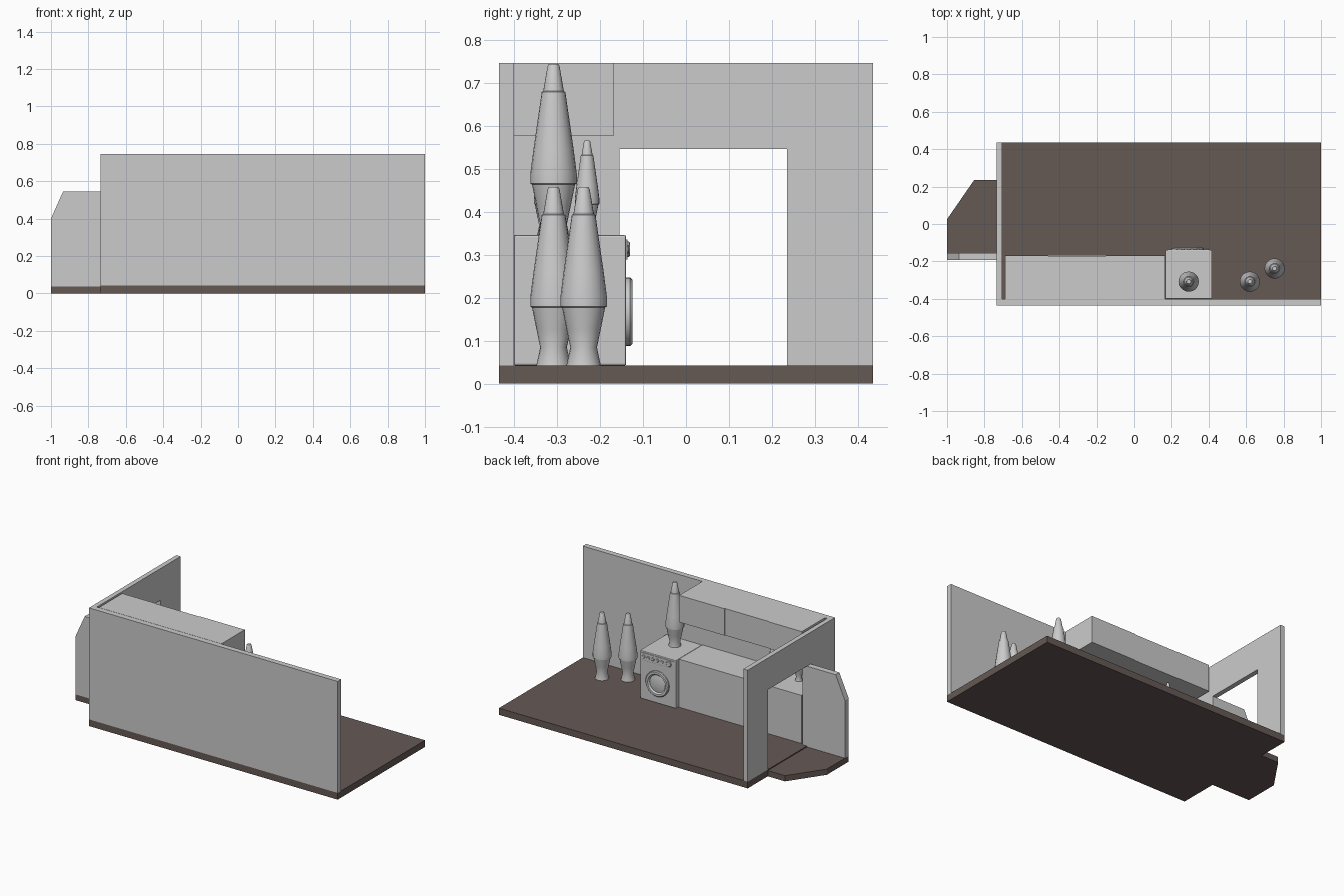
import bpy, bmesh, math
from mathutils import Matrix

if "Cube" in bpy.data.objects:
    bpy.data.objects.remove(bpy.data.objects["Cube"])

brown = bpy.data.materials.new("brown_floor")
brown.diffuse_color = (0.13, 0.10, 0.09, 1)
brown.use_nodes = True
brown.node_tree.nodes["Principled BSDF"].inputs["Base Color"].default_value = brown.diffuse_color


def finish(name, bm, mat=None, smooth=False):
    bmesh.ops.recalc_face_normals(bm, faces=bm.faces)
    me = bpy.data.meshes.new(name)
    bm.to_mesh(me)
    bm.free()
    ob = bpy.data.objects.new(name, me)
    bpy.context.collection.objects.link(ob)
    if mat:
        me.materials.append(mat)
    if smooth:
        bpy.ops.object.select_all(action='DESELECT')
        ob.select_set(True)
        bpy.context.view_layer.objects.active = ob
        bpy.ops.object.shade_smooth_by_angle(angle=math.radians(30))
    return ob


def prism(name, pts, offset, mat=None):
    """Closed outline of 3D points, pushed along the offset."""
    bm = bmesh.new()
    face = bm.faces.new([bm.verts.new(p) for p in pts])
    res = bmesh.ops.extrude_face_region(bm, geom=[face], use_keep_orig=True)
    new = [g for g in res["geom"] if isinstance(g, bmesh.types.BMVert)]
    bmesh.ops.translate(bm, verts=new, vec=offset)
    return finish(name, bm, mat)


def box(name, x0, x1, y0, y1, z0, z1, bevel=0):
    ob = prism(name, [(x0, y0, z0), (x1, y0, z0), (x1, y1, z0), (x0, y1, z0)], (0, 0, z1 - z0))
    if bevel:
        mod = ob.modifiers.new("bevel", 'BEVEL')
        mod.width = bevel
        mod.segments = 2
    return ob


def lathe(name, profile, loc, scale=1, sides=20, axis='Z', closed=False):
    """Turned part; profile is (radius, height), axis Z or pointing to +y."""
    bm = bmesh.new()
    rings = [[bm.verts.new((r * math.cos(2 * math.pi * i / sides),
                            r * math.sin(2 * math.pi * i / sides), h))
              for i in range(sides)] for r, h in profile]
    pairs = list(zip(rings, rings[1:]))
    if closed:
        pairs.append((rings[-1], rings[0]))
    for a, b in pairs:
        for i in range(sides):
            j = (i + 1) % sides
            bm.faces.new((a[i], a[j], b[j], b[i]))
    if not closed:
        bm.faces.new(rings[0])
        bm.faces.new(rings[-1])
    rot = Matrix.Rotation(-math.pi / 2, 4, 'X') if axis == 'Y' else Matrix()
    bm.transform(Matrix.Translation(loc) @ rot @ Matrix.Scale(scale, 4))
    return finish(name, bm, smooth=True)


# floors: main room and the cut-corner entry
prism("room_floor", [(-.735, -.435, 0), (1, -.435, 0), (1, .435, 0), (-.735, .435, 0)],
      (0, 0, .042), brown)
prism("entry_floor", [(-1, -.192, 0), (-.735, -.192, 0), (-.735, .235, 0), (-.855, .235, 0),
                      (-1, .025, 0)], (0, 0, .036), brown)

# walls
box("front_wall", -.705, 1, -.435, -.4, .042, .745)
prism("doorway_wall", [(-.735, y, z) for y, z in
      [(-.435, .042), (-.155, .042), (-.155, .545), (.235, .545), (.235, .042),
       (.435, .042), (.435, .745), (-.435, .745)]], (.03, 0, 0))
prism("entry_wall", [(x, -.192, z) for x, z in
      [(-1, .036), (-.735, .036), (-.735, .545), (-.935, .545), (-1, .4)]], (0, .037, 0))

# cabinets
box("counter", -.69, .165, -.4, -.165, .042, .345)
for i, (x0, x1, y) in enumerate([(-.69, -.46, -.168), (-.46, -.15, -.172), (-.15, .165, -.168)]):
    box(f"upper_cabinet_{i + 1}", x0, x1, -.4, y, .577, .746)

# washing machine with porthole door and controls
box("washer_body", .168, .418, -.4, -.139, .042, .345, .004)
lathe("washer_door_ring", [(.08, -.003), (.08, .009), (.075, .014), (.062, .014),
                           (.054, .005), (.054, -.003)],
      (.293, -.139, .167), sides=32, axis='Y', closed=True)
lathe("washer_door_glass", [(.056, -.003), (.054, .004), (.035, .008), (.012, .01)],
      (.293, -.139, .167), sides=32, axis='Y')
box("washer_panel", .18, .406, -.142, -.136, .288, .335, .002)
for i in range(5):
    lathe(f"washer_button_{i + 1}", [(.01, -.002), (.01, .005), (.008, .007)],
          (.39 - i * .032, -.139, .312), sides=16, axis='Y')
lathe("washer_dial", [(.018, -.002), (.018, .006), (.015, .009)], (.215, -.139, .312),
      sides=20, axis='Y')

# tapered lamps: large on floor and washer, small on counter
lamp = [(.040, 0), (.031, .042), (.040, .085), (.050, .135), (.054, .137), (.054, .16),
        (.047, .215), (.0275, .35), (.024, .352), (.014, .41), (.011, .415)]
for i, (x, y, z, s) in enumerate([(.62, -.308, .042, 1), (.752, -.238, .042, 1),
                                  (.293, -.308, .328, 1), (-.44, -.23, .345, .53),
                                  (-.56, -.325, .345, .53)]):
    lathe(f"lamp_{i + 1}", lamp, (x, y, z), s)
